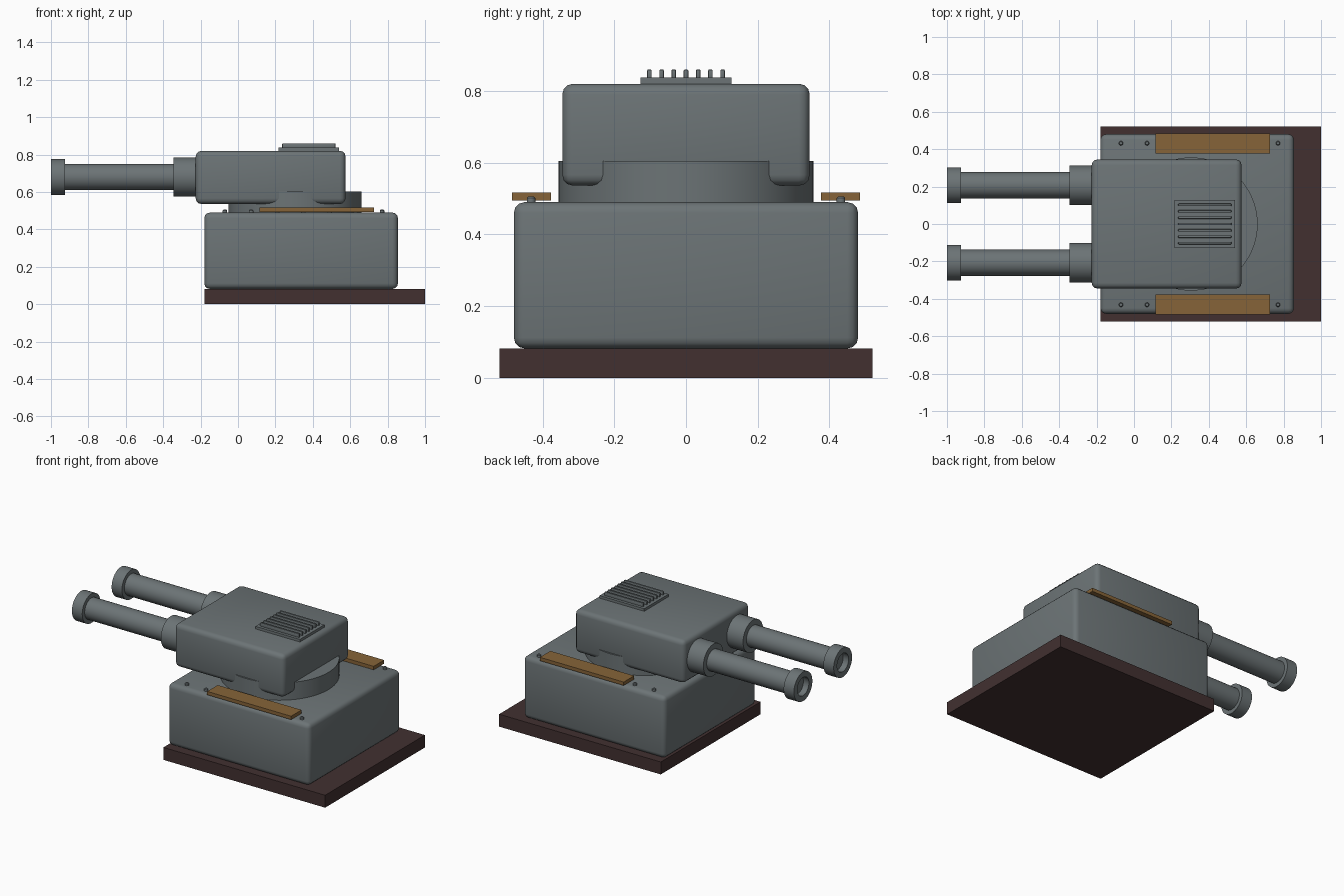
import bpy, bmesh, math
from mathutils import Matrix

if "Cube" in bpy.data.objects:
    bpy.data.objects.remove(bpy.data.objects["Cube"])


def material(name, rgb):
    m = bpy.data.materials.new(name)
    m.diffuse_color = (*rgb, 1)
    m.use_nodes = True
    m.node_tree.nodes["Principled BSDF"].inputs["Base Color"].default_value = m.diffuse_color
    return m


STEEL = material("grey steel", (0.15, 0.174, 0.181))
WOOD = material("brown wood", (0.238, 0.127, 0.04))
FOOTING = material("dark brown footing", (0.054, 0.03, 0.03))


def finish(bm, name, mat, smooth=True):
    bmesh.ops.recalc_face_normals(bm, faces=bm.faces)
    me = bpy.data.meshes.new(name)
    bm.to_mesh(me)
    bm.free()
    me.materials.append(mat)
    ob = bpy.data.objects.new(name, me)
    bpy.context.collection.objects.link(ob)
    if smooth:
        bpy.ops.object.select_all(action='DESELECT')
        bpy.context.view_layer.objects.active = ob
        ob.select_set(True)
        bpy.ops.object.shade_smooth_by_angle(angle=math.radians(35))
    return ob


def box(name, x, y, z, mat, bevel=0, segments=3):
    """Box from (min, max) ranges with optional rounded edges."""
    bm = bmesh.new()
    size = [b - a for a, b in (x, y, z)]
    mid = [(a + b) / 2 for a, b in (x, y, z)]
    bmesh.ops.create_cube(bm, size=1, matrix=Matrix.Translation(mid) @ Matrix.Diagonal((*size, 1)))
    if bevel:
        bmesh.ops.bevel(bm, geom=bm.edges[:], offset=bevel, segments=segments,
                        profile=0.5, affect='EDGES')
    return finish(bm, name, mat, bool(bevel))


def lathe(name, profile, origin, mat, axis='Z', steps=48):
    """Spin (radius, height) points about an axis through origin."""
    bm = bmesh.new()
    verts = [bm.verts.new((r, 0, h)) for r, h in profile]
    edges = [bm.edges.new(p) for p in zip(verts, verts[1:])]
    bmesh.ops.spin(bm, geom=verts + edges, cent=(0, 0, 0), axis=(0, 0, 1),
                   angle=math.tau, steps=steps, use_merge=True)
    bmesh.ops.remove_doubles(bm, verts=bm.verts, dist=1e-5)
    turn = Matrix.Rotation(math.pi / 2, 4, 'Y') if axis == 'X' else Matrix()
    bm.transform(Matrix.Translation(origin) @ turn)
    return finish(bm, name, mat)


# Footing and bunker block
box("footing", (-0.18, 1.0), (-0.52, 0.52), (0, 0.082), FOOTING)
box("bunker_body", (-0.18, 0.855), (-0.48, 0.48), (0.082, 0.49), STEEL, 0.03)

# Turret ring and head
lathe("turret_ring", [(0, 0.47), (0.356, 0.47), (0.356, 0.604), (0, 0.604)],
      (0.305, 0, 0), STEEL, steps=64)
box("turret_head", (-0.226, 0.575), (-0.345, 0.345), (0.536, 0.82), STEEL, 0.03)

# Roof vent with raised slats
box("vent_plate", (0.216, 0.541), (-0.127, 0.127), (0.815, 0.837), STEEL)
for i in range(7):
    y = (i - 3) * 0.034
    box("vent_slat", (0.236, 0.521), (y - 0.0065, y + 0.0065), (0.83, 0.86), STEEL, 0.004, 2)

for side in (-1, 1):
    # Twin guns: collar, barrel, hollow muzzle
    y = side * 0.207
    lathe("gun_collar", [(0, -0.345), (0.105, -0.345), (0.105, -0.2), (0, -0.2)],
          (0, y, 0.68), STEEL, 'X')
    lathe("gun_barrel", [(0, -0.95), (0.07, -0.95), (0.07, -0.3), (0, -0.3)],
          (0, y, 0.68), STEEL, 'X')
    lathe("gun_muzzle", [(0, -0.96), (0.06, -0.96), (0.06, -1.0), (0.096, -1.0),
                         (0.096, -0.925), (0, -0.925)],
          (0, y, 0.68), STEEL, 'X')

    # Wooden planks and the row of bolts on the deck
    box("side_plank", (0.115, 0.727), tuple(sorted((side * 0.376, side * 0.485))),
        (0.494, 0.517), WOOD)
    for i in range(7):
        lathe("deck_bolt", [(0, 0.48), (0.012, 0.48), (0.012, 0.501), (0.008, 0.506), (0, 0.506)],
              (-0.07 + i * 0.14, side * 0.432, 0), STEEL, steps=12)
